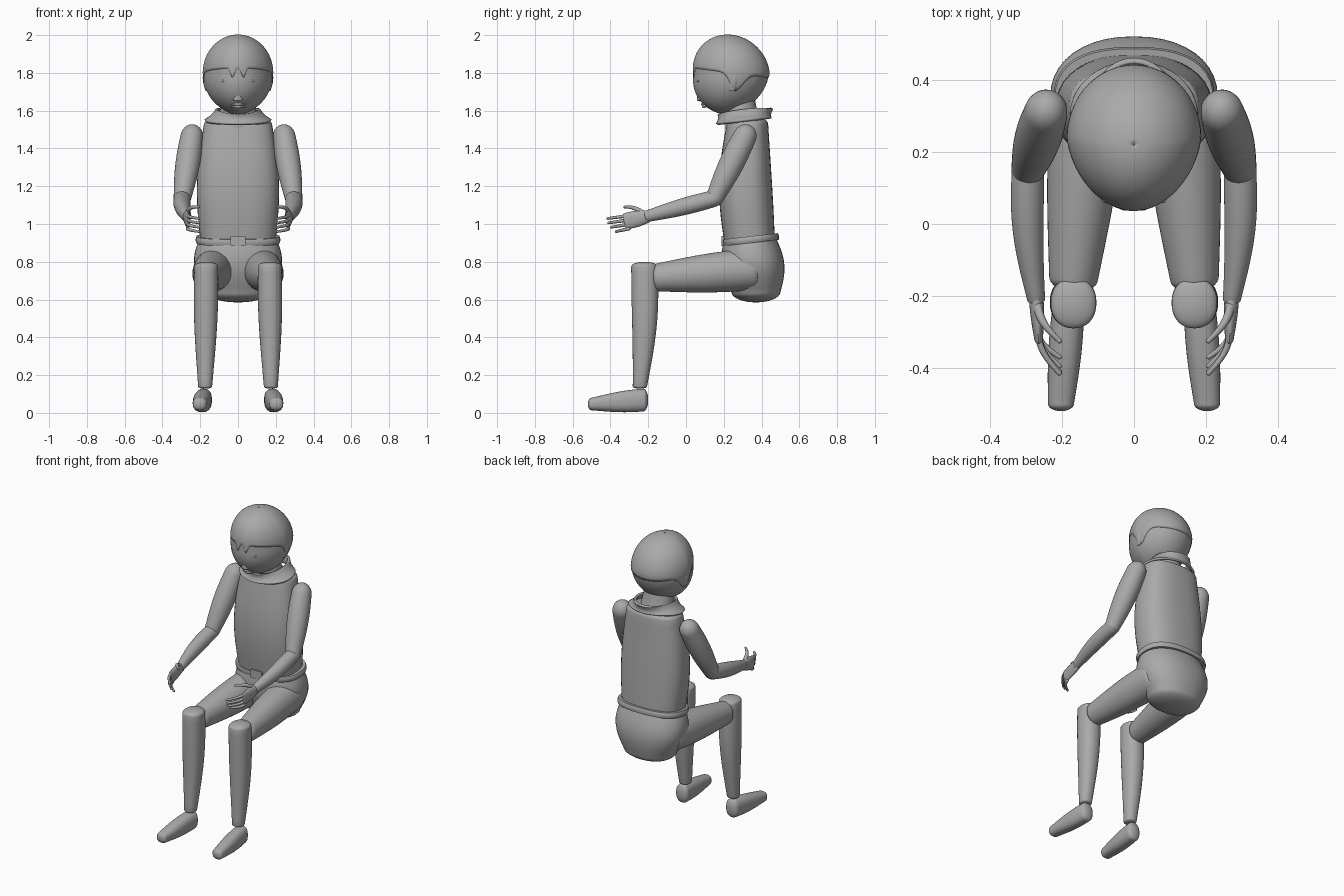
import bpy, bmesh, math
from mathutils import Vector

old = bpy.data.objects.get("Cube")
if old:
    bpy.data.objects.remove(old, do_unlink=True)

shade = 0.4
grey = bpy.data.materials.new("mid grey")
grey.use_nodes = True
grey.diffuse_color = (shade, shade, shade, 1)
grey.node_tree.nodes["Principled BSDF"].inputs["Base Color"].default_value = grey.diffuse_color


def turns(count):
    return [math.tau * i / count for i in range(count)]


def skin(name, rings, wall=0):
    """Join rings of points into a smooth closed surface, or an open one with a wall thickness."""
    bm = bmesh.new()
    rows = [[bm.verts.new(point) for point in ring] for ring in rings]
    for lower, upper in zip(rows, rows[1:]):
        for i in range(len(lower)):
            bm.faces.new((lower[i - 1], lower[i], upper[i], upper[i - 1]))
    if not wall:
        bm.faces.new(rows[0])
        bm.faces.new(rows[-1])
    bmesh.ops.recalc_face_normals(bm, faces=bm.faces)
    mesh = bpy.data.meshes.new(name)
    bm.to_mesh(mesh)
    bm.free()
    mesh.materials.append(grey)
    obj = bpy.data.objects.new(name, mesh)
    bpy.context.collection.objects.link(obj)
    bpy.ops.object.select_all(action='DESELECT')
    obj.select_set(True)
    bpy.context.view_layer.objects.active = obj
    bpy.ops.object.shade_smooth_by_angle(angle=math.radians(40))
    if wall:
        solid = obj.modifiers.new("wall", 'SOLIDIFY')
        solid.thickness = wall


def limb(name, start, end, size, end_size, bulge=0, bend=(0, 0, 0), domes=(0, 0),
         power=2, axis=None, side=1, wall=0, steps=16, segments=40):
    """Sweep an ellipse from start to end, swelling in the middle, with rounded ends."""
    mirror = Vector((side, 1, 1))
    start, end, bend = (Vector(p) * mirror for p in (start, end, bend))
    size, end_size = Vector(size), Vector(end_size)
    along = Vector(axis or end - start).normalized()
    across = Vector((1, 0, 0))
    across = (across - along * across.dot(along)).normalized()
    deep = along.cross(across)

    # Body rings, then a quarter-round of rings at each end
    rows = []
    for i in range(steps + 1):
        t = i / steps
        swell = math.sin(math.pi * t)
        rows.append((start.lerp(end, t) + bend * swell, size.lerp(end_size, t) * (1 + bulge * swell)))
    arc = [math.radians(12 * i) for i in range(1, 8)]
    if domes[0]:
        rows = [(start - along * domes[0] * math.sin(a), size * math.cos(a)) for a in reversed(arc)] + rows
    if domes[1]:
        rows += [(end + along * domes[1] * math.sin(a), end_size * math.cos(a)) for a in arc]

    def squared(wave):
        return math.copysign(abs(wave) ** (2 / power), wave)

    skin(name, [[centre + across * radius.x * squared(math.cos(a)) + deep * radius.y * squared(math.sin(a))
                 for a in turns(segments)] for centre, radius in rows], wall)


# Trunk
UP, FORWARD, SIDEWAYS = (0, 0, 1), (0, -1, 0), (1, 0, 0)
limb("torso", (0, .335, .92), (0, .325, 1.53), (.2, .135), (.18, .11), bulge=.14,
     bend=(0, -.015, 0), domes=(0, .04), power=2.5, axis=UP)
limb("pelvis", (0, .37, .64), (0, .34, .93), (.17, .13), (.2, .135), bulge=.25,
     domes=(.055, 0), power=2.2, axis=UP)
limb("belt", (0, .345, .9), (0, .341, .935), (.22, .147), (.22, .147), bulge=.02, power=2.5)
limb("belt_buckle", (0, .22, .91), (0, .187, .91), (.04, .027), (.04, .027), power=12)
limb("neck", (0, .31, 1.5), (0, .28, 1.66), (.12, .1), (.09, .085), bulge=-.05, axis=UP)
limb("collar", (0, .305, 1.54), (0, .315, 1.6), (.17, .135), (.105, .135), bulge=-.06,
     axis=(0, -.12, 1), wall=.015)


# Head: a dome above the brow, a tapering jaw below it
BROW = 1.8


def head_point(z, a, grow=1):
    rise = z - BROW
    if rise > 0:
        t = min(1, rise / .2)
        width, centre = math.sqrt(1 - t * t), .24 - .02 * t
    else:
        t = min(1, -rise / .22)
        width, centre = (1 - t ** 2.2) ** .6, .24 - .03 * t
    width = max(width, .01) * grow
    narrow = 1 + .12 * min(0, math.sin(a))
    return (.184 * width * narrow * math.cos(a), centre + .2 * width * math.sin(a), BROW + rise * grow)


def hair_edge(a):
    """Wavy hairline: two dips over the forehead and a drop beside each ear."""
    phi = abs((a + math.pi * 1.5) % math.tau - math.pi)
    forehead = .05 * math.exp(-(12 * (phi - .18)) ** 2)
    temple = .09 * math.exp(-(4 * (phi - 1.75)) ** 2)
    return BROW + .025 * math.cos(phi) - forehead - temple


around = turns(128)
falls = [1 - math.cos(math.pi * i / 40) for i in range(41)]
skin("head", [[head_point(2 - .21 * fall, a) for a in around] for fall in falls])
skin("hair_cap", [[head_point(2 - (2 - hair_edge(a)) * fall, a, 1.015) for a in around]
                  for fall in falls[:21]], wall=.008)

# Nose and mouth
limb("nose", (0, .065, 1.73), (0, .075, 1.66), (.008, .008), (.026, .018), domes=(.01, .01), segments=16)
for name, z, y in (("upper_lip", 1.634, .098), ("lower_lip", 1.62, .104)):
    limb(name, (-.03, y, z), (.03, y, z), (.004, .004), (.004, .004), bulge=.8,
         bend=(0, -.012, 0), domes=(.01, .01), axis=(1, 0, .001), segments=12)

for side, label in ((1, "left"), (-1, "right")):
    def part(name, *shape, **options):
        limb(f"{label}_{name}", *shape, side=side, **options)

    # Eye and ear
    part("eye", (.068, .07, 1.757), (.068, .062, 1.757), (.02, .006), (.02, .006),
         domes=(0, .004), axis=FORWARD, segments=20)
    part("ear", (.165, .245, 1.715), (.177, .255, 1.775), (.01, .018), (.01, .02), bulge=.25,
         domes=(.012, .012), axis=UP, segments=20)

    # Arm
    part("upper_arm", (.245, .31, 1.46), (.295, .15, 1.135), (.06, .062), (.046, .046), bulge=.2,
         domes=(.07, .035))
    part("forearm", (.295, .15, 1.135), (.272, -.21, 1.04), (.045, .044), (.025, .03), bulge=.2,
         bend=(.01, 0, 0), domes=(.03, .01))

    # Hand with four curled fingers and a thumb
    part("palm", (.272, -.2, 1.04), (.265, -.32, 1.015), (.02, .032), (.012, .042), bulge=.15,
         domes=(.01, .01), segments=24)
    for i in range(4):
        z = 1.045 - .023 * i
        part(f"finger_{i + 1}", (.268, -.3, z), (.207, -.415 + .005 * i * i, z - .016), (.01, .01), (.007, .007),
             bend=(.014, 0, 0), domes=(.006, .006), segments=12)
    part("thumb", (.268, -.23, 1.06), (.207, -.325, 1.09), (.014, .014), (.007, .007),
         bend=(.012, 0, .01), domes=(.01, .007), segments=12)

    # Leg
    part("thigh", (.125, .35, .76), (.168, -.15, .717), (.105, .11), (.068, .074), bulge=.1,
         domes=(.05, .04))
    part("shin", (.174, -.244, .14), (.168, -.22, .775), (.037, .038), (.063, .07), bulge=.2,
         bend=(0, .012, 0), domes=(.012, .025), power=2.2, axis=UP)
    part("foot", (.182, -.225, .068), (.203, -.5, .047), (.044, .06), (.036, .033), bulge=.15,
         domes=(.025, .02), power=2.4, axis=FORWARD)
